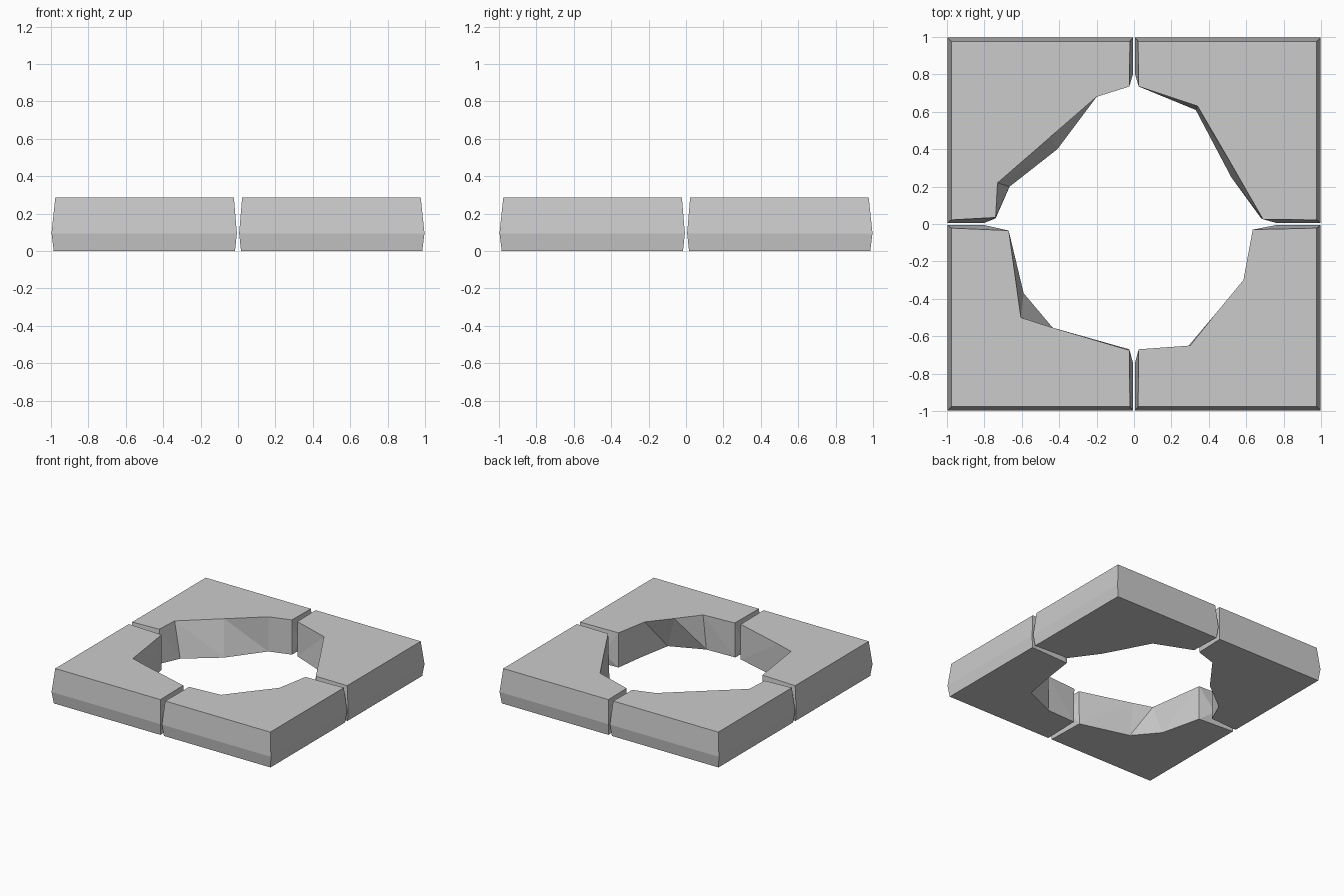
import bpy, bmesh

if "Cube" in bpy.data.objects:
    bpy.data.objects.remove(bpy.data.objects["Cube"])

TOP, MID = 0.285, 0.095


def corner_block(name, sx, sy, tip_y, tip_x, top, bottom):
    """One broken corner slab; inner edges run from the y-axis gap to the x-axis gap."""
    bm = bmesh.new()

    def outer(edge, gap, z):
        # far end of y-axis gap, outside corner, far end of x-axis gap
        pts = [(gap, edge), (edge, edge), (edge, gap)]
        return [bm.verts.new((sx * x, sy * y, z)) for x, y in pts]

    def inner(pts, z):
        return [bm.verts.new((sx * x, sy * y, z)) for x, y in pts]

    ot, om, ob = outer(0.977, 0.022, TOP), outer(0.997, 0.006, MID), outer(0.985, 0.016, 0)
    it, ib = inner(top, TOP), inner(bottom, 0)
    tips = inner([(0.006, tip_y), (tip_x, 0.006)], MID)

    # flat top and underside
    bm.faces.new(ot + it[::-1])
    bm.faces.new(ob + ib[::-1])
    # outer and gap walls, ridged at mid height
    t = [it[0]] + ot + [it[-1]]
    m = [tips[0]] + om + [tips[1]]
    b = [ib[0]] + ob + [ib[-1]]
    for lo, hi in ((b, m), (m, t)):
        for i in range(4):
            bm.faces.new((lo[i], lo[i + 1], hi[i + 1], hi[i]))
    # chamfered gap mouths
    for k, tip in ((0, tips[0]), (-1, tips[1])):
        bm.faces.new((tip, it[k], ib[k]))
    # jagged inner wall
    for i in range(len(it) - 1):
        bm.faces.new((ib[i], ib[i + 1], it[i + 1]))
        bm.faces.new((ib[i], it[i + 1], it[i]))

    bmesh.ops.recalc_face_normals(bm, faces=bm.faces)
    me = bpy.data.meshes.new(name)
    bm.to_mesh(me)
    bm.free()
    bpy.context.collection.objects.link(bpy.data.objects.new(name, me))


corner_block("back_right_slab", 1, 1, 0.8, 0.76,
             [(0.025, 0.735), (0.34, 0.63), (0.515, 0.33), (0.69, 0.025)],
             [(0.025, 0.735), (0.33, 0.61), (0.52, 0.25), (0.68, 0.03)])
corner_block("back_left_slab", -1, 1, 0.8, 0.8,
             [(0.025, 0.735), (0.2, 0.68), (0.45, 0.463), (0.73, 0.22), (0.74, 0.035)],
             [(0.025, 0.735), (0.2, 0.68), (0.41, 0.4), (0.665, 0.2), (0.74, 0.03)])
corner_block("front_left_slab", -1, -1, 0.74, 0.8,
             [(0.025, 0.675), (0.45, 0.55), (0.605, 0.5), (0.67, 0.035)],
             [(0.025, 0.67), (0.43, 0.56), (0.59, 0.37), (0.67, 0.035)])
corner_block("front_right_slab", 1, -1, 0.74, 0.76,
             [(0.025, 0.67), (0.3, 0.65), (0.44, 0.475), (0.585, 0.3), (0.635, 0.03)],
             [(0.025, 0.675), (0.28, 0.665), (0.55, 0.55), (0.6, 0.28), (0.635, 0.03)])
